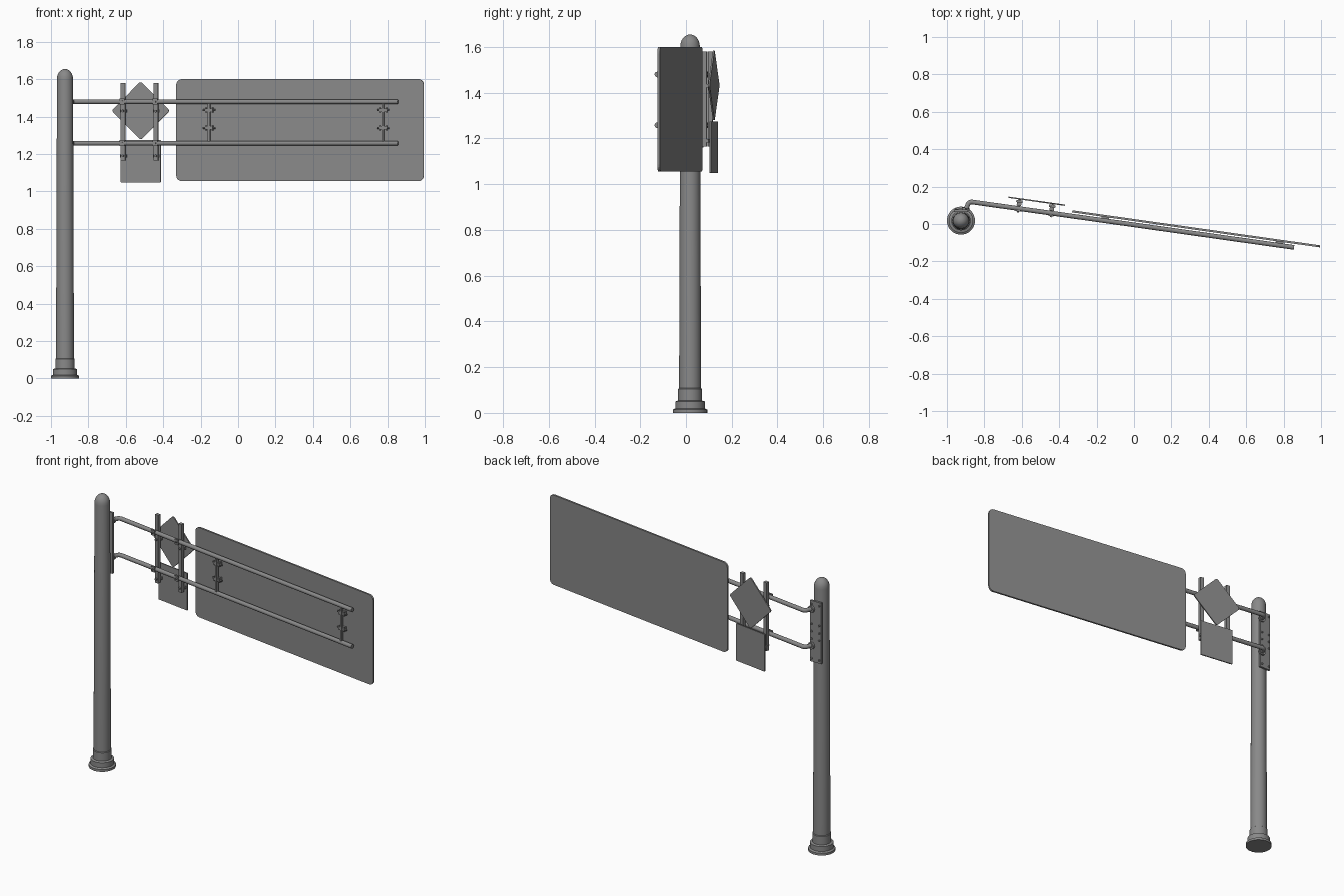
import bpy, bmesh, math
from mathutils import Matrix, Vector

cube = bpy.data.objects.get("Cube")
if cube:
    bpy.data.objects.remove(cube, do_unlink=True)

grey = bpy.data.materials.new("galvanised grey")
grey.use_nodes = True
COLOUR = (0.25, 0.25, 0.25, 1)
grey.diffuse_color = COLOUR
grey.node_tree.nodes["Principled BSDF"].inputs["Base Color"].default_value = COLOUR

POLE = Vector((-0.925, 0.018, 0))
# Arm frame: x runs along the arm, y points to the sign faces
ARM = Matrix.Translation((-0.88, 0.12, 0)) @ Matrix.Rotation(math.radians(-8.04), 4, "Z")
WORLD = Matrix.Identity(4)


def finish(name, bm, frame=WORLD, smooth=False):
    bmesh.ops.recalc_face_normals(bm, faces=bm.faces)
    mesh = bpy.data.meshes.new(name)
    bm.to_mesh(mesh)
    bm.free()
    mesh.materials.append(grey)
    obj = bpy.data.objects.new(name, mesh)
    bpy.context.collection.objects.link(obj)
    obj.matrix_world = frame
    if smooth:
        bpy.ops.object.select_all(action="DESELECT")
        obj.select_set(True)
        bpy.context.view_layer.objects.active = obj
        bpy.ops.object.shade_smooth_by_angle(angle=math.radians(35))
    return obj


def box(name, centre, size, frame=ARM):
    bm = bmesh.new()
    bmesh.ops.create_cube(bm, size=1, matrix=Matrix.Translation(centre) @ Matrix.Diagonal((*size, 1)))
    return finish(name, bm, frame)


def rod(name, start, end, radius, frame=ARM, sides=12):
    start, end = Vector(start), Vector(end)
    axis = end - start
    bm = bmesh.new()
    turn = axis.to_track_quat("Z", "Y").to_matrix().to_4x4()
    bmesh.ops.create_cone(bm, cap_ends=True, segments=sides, radius1=radius, radius2=radius,
                          depth=axis.length, matrix=Matrix.Translation((start + end) / 2) @ turn)
    return finish(name, bm, frame, smooth=sides > 6)


def sheet(name, centre, width, height, depth, corner, tilt=0):
    """Rounded rectangular plate standing upright in the arm frame."""
    bm = bmesh.new()
    verts = []
    for i, (sx, sz) in enumerate([(1, 1), (-1, 1), (-1, -1), (1, -1)]):
        for k in range(6):
            a = math.radians(90 * i + 18 * k)
            verts.append(bm.verts.new((sx * (width / 2 - corner) + corner * math.cos(a), -depth / 2,
                                       sz * (height / 2 - corner) + corner * math.sin(a))))
    face = bm.faces.new(verts)
    new = bmesh.ops.extrude_face_region(bm, geom=[face])["geom"]
    bmesh.ops.translate(bm, verts=[g for g in new if isinstance(g, bmesh.types.BMVert)], vec=(0, depth, 0))
    bmesh.ops.transform(bm, verts=bm.verts,
                        matrix=Matrix.Translation(centre) @ Matrix.Rotation(math.radians(tilt), 4, "Y"))
    return finish(name, bm, ARM)


def tube(name, points, radius, bend):
    """Round pipe through points, with its inner corners rounded."""
    path = [Vector(points[0])]
    for a, b, c in zip(points, points[1:], points[2:]):
        a, b, c = Vector(a), Vector(b), Vector(c)
        p, q = b + (a - b).normalized() * bend, b + (c - b).normalized() * bend
        path += [p.lerp(b, t).lerp(b.lerp(q, t), t) for t in (0, 0.25, 0.5, 0.75, 1)]
    path.append(Vector(points[-1]))
    bm = bmesh.new()
    rings = []
    for i, p in enumerate(path):
        d = (path[min(i + 1, len(path) - 1)] - path[max(i - 1, 0)]).normalized()
        side = Vector((0, 0, 1)).cross(d)
        rings.append([bm.verts.new(p + radius * (math.cos(k * math.pi / 6) * side
                                                 + Vector((0, 0, radius and math.sin(k * math.pi / 6)))))
                      for k in range(12)])
    for r, s in zip(rings, rings[1:]):
        for k in range(12):
            n = (k + 1) % 12
            bm.faces.new((r[k], r[n], s[n], s[k]))
    bm.faces.new(rings[0])
    bm.faces.new(rings[-1])
    return finish(name, bm, WORLD, smooth=True)


# Pole: base flange, collar, tapered shaft and domed cap, turned from one profile
profile = [(0, 0), (0.075, 0), (0.075, 0.014), (0.065, 0.02), (0.065, 0.05), (0.052, 0.054),
           (0.052, 0.105), (0.048, 0.108), (0.043, 1.6)]
profile += [(0.043 * math.cos(a), 1.602 + 0.053 * math.sin(a))
            for a in (math.radians(15 * k) for k in range(1, 6))] + [(0, 1.655)]
bm = bmesh.new()
line = [bm.verts.new((r, 0, z)) for r, z in profile]
edges = [bm.edges.new(pair) for pair in zip(line, line[1:])]
bmesh.ops.spin(bm, geom=line + edges, cent=(0, 0, 0), axis=(0, 0, 1), angle=math.tau, steps=32)
bmesh.ops.remove_doubles(bm, verts=bm.verts, dist=0.0001)
finish("pole", bm, Matrix.Translation(POLE), smooth=True)

# Mounting plate behind the pole with its bolts
PLATE = Matrix.Translation(POLE)
box("mounting_plate", (0, 0.053, 1.345), (0.074, 0.012, 0.37), PLATE)
box("plate_spacer", (0, 0.044, 1.345), (0.04, 0.012, 0.34), PLATE)
for z in (1.18, 1.3, 1.345, 1.39, 1.51):
    for x in (-0.026, 0.026):
        rod("plate_bolt", (x, 0.056, z), (x, 0.066, z), 0.006, PLATE, 6)

# Two horizontal arms, each bent back to a flange on the plate
BEAMS = (1.258, 1.48)
for z in BEAMS:
    end = ARM @ Vector((1.753, 0, z))
    tube("arm_tube", [(-0.9, 0.074, z), (-0.882, 0.12, z), end], 0.0125, 0.018)
    rod("arm_flange", (0.025, 0.057, z), (0.027, 0.068, z), 0.021, PLATE, 16)

# Large sign panel
sheet("large_panel", (1.221, 0.025, 1.328), 1.338, 0.545, 0.011, 0.03)

# Uprights between the arms, clamped to the large panel
for u in (0.732, 1.672):
    box("panel_upright", (u, 0, 1.369), (0.012, 0.014, 0.222))
    for z in (1.34, 1.435):
        box("panel_clamp", (u, 0.008, z), (0.034, 0.024, 0.018))
        rod("clamp_pin", (u - 0.034, 0.005, z), (u + 0.034, 0.005, z), 0.005, sides=8)
        for s in (-1, 1):
            box("clamp_tab", (u + s * 0.018, 0.008, z), (0.005, 0.024, 0.026))

# Small sign posts with clamps on the arms and brackets to the signs
for u in (0.265, 0.442):
    box("small_sign_post", (u, 0.024, 1.372), (0.024, 0.02, 0.415))
    for z in BEAMS:
        box("post_clamp", (u, -0.012, z), (0.026, 0.008, 0.032))
        rod("post_bolt", (u, -0.022, z), (u, 0.02, z), 0.006, sides=6)
    for z in (1.19, 1.43):
        box("sign_bracket", (u, 0.038, z), (0.034, 0.012, 0.016))
        rod("bracket_bolt", (u, 0.005, z), (u, 0.05, z), 0.007, sides=6)

# Small signs
sheet("diamond_sign", (0.356, 0.052, 1.432), 0.222, 0.222, 0.007, 0.012, tilt=45)
sheet("square_sign", (0.356, 0.052, 1.162), 0.216, 0.226, 0.007, 0.003)
